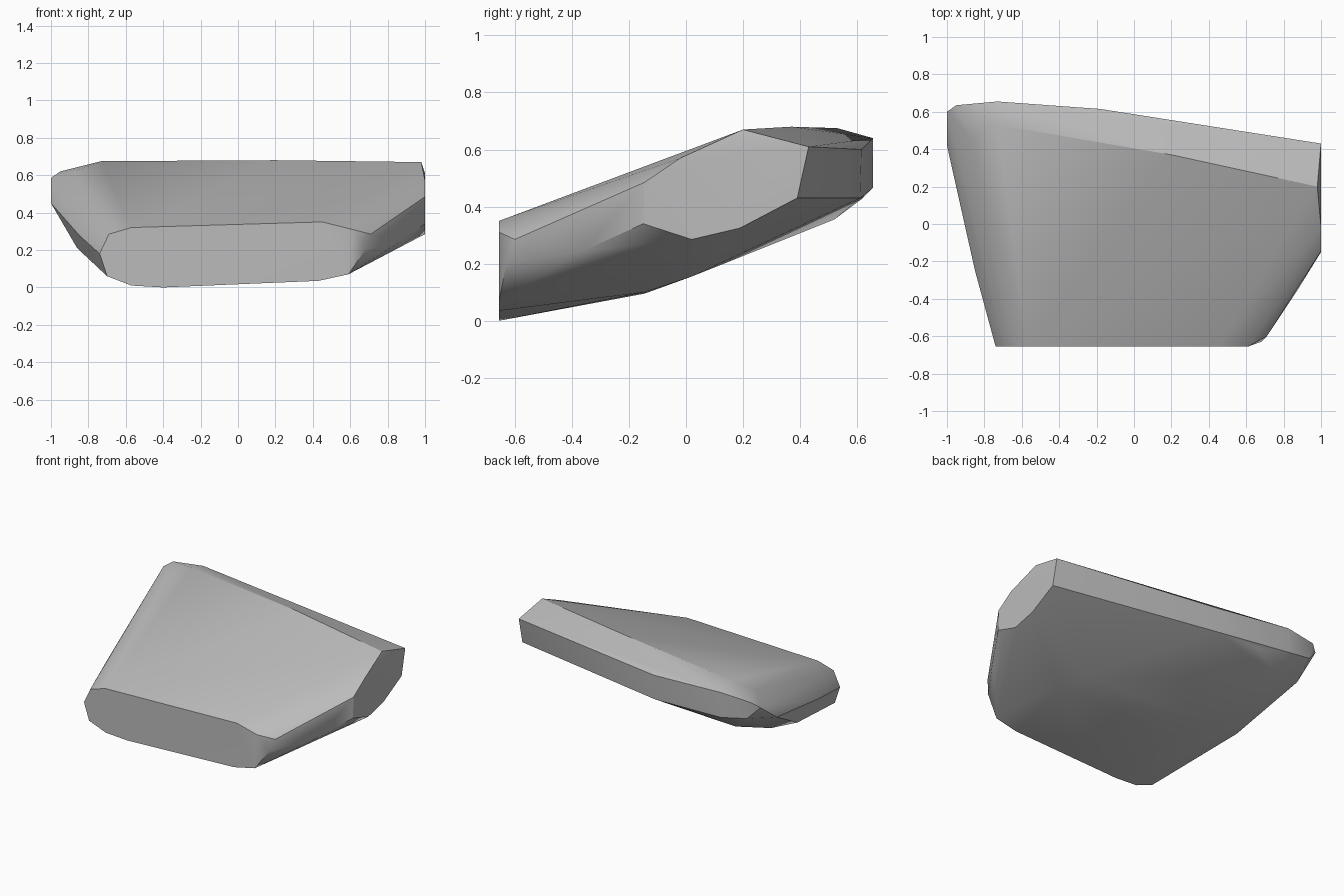
import bpy
import bmesh

cube = bpy.data.objects.get("Cube")
if cube:
    bpy.data.objects.remove(cube, do_unlink=True)

# Corner points of the boulder, grouped by side
front_rim = [(x, -0.655, z) for x, z in (
    (-0.74, 0.18), (-0.70, 0.06), (-0.57, 0.01), (-0.4, 0), (0.43, 0.035),
    (0.59, 0.07), (0.61, 0.31), (0.45, 0.35), (-0.57, 0.32), (-0.69, 0.285))]
right_facet = [(1, y, z) for y, z in (
    (-0.145, 0.485), (-0.02, 0.57), (0.43, 0.61),
    (0.39, 0.43), (0.19, 0.325), (0.02, 0.285), (-0.15, 0.34))]
right_corner = [(0.71, -0.6, 0.285), (0.68, -0.63, 0.2), (0.87, -0.36, 0.245)]
top_crest = [(0.98, 0.2, 0.67), (0.2, 0.37, 0.68), (-0.73, 0.53, 0.675),
             (-0.87, 0.46, 0.62)]
back_band = [(-0.18, 0.615, 0.6), (-0.73, 0.655, 0.64), (-0.95, 0.635, 0.62),
             (-0.18, 0.61, 0.43), (-0.5, 0.62, 0.43), (-0.73, 0.655, 0.465),
             (-0.92, 0.635, 0.5)]
left_side = [(-1, 0.6, 0.585), (-1, 0.42, 0.45), (-0.85, -0.25, 0.28),
             (-0.86, -0.01, 0.21), (-0.8, 0.2, 0.235), (-0.75, 0.52, 0.355)]
underside = [(-0.45, -0.145, 0.095), (0.5, -0.145, 0.1), (-0.5, 0.02, 0.155),
             (0.4, 0.02, 0.155)]

# Wrap the corners in a convex shell
bm = bmesh.new()
for group in (front_rim, right_facet, right_corner, top_crest, back_band,
              left_side, underside):
    for p in group:
        bm.verts.new(p)
bmesh.ops.convex_hull(bm, input=bm.verts)
spare = [v for v in bm.verts if not v.link_faces]
bmesh.ops.delete(bm, geom=spare, context="VERTS")
bmesh.ops.dissolve_limit(bm, angle_limit=0.01, verts=bm.verts, edges=bm.edges)
bmesh.ops.recalc_face_normals(bm, faces=bm.faces)
mesh = bpy.data.meshes.new("boulder")
bm.to_mesh(mesh)
bm.free()
boulder = bpy.data.objects.new("boulder", mesh)
bpy.context.collection.objects.link(boulder)

# Grey stone
stone = bpy.data.materials.new("grey_stone")
stone.use_nodes = True
grey = (0.5, 0.5, 0.5, 1)
stone.diffuse_color = grey
stone.node_tree.nodes["Principled BSDF"].inputs["Base Color"].default_value = grey
mesh.materials.append(stone)

# Soft faces with crisp ridges
bpy.ops.object.select_all(action="DESELECT")
boulder.select_set(True)
bpy.context.view_layer.objects.active = boulder
bpy.ops.object.shade_smooth_by_angle(angle=0.52)
